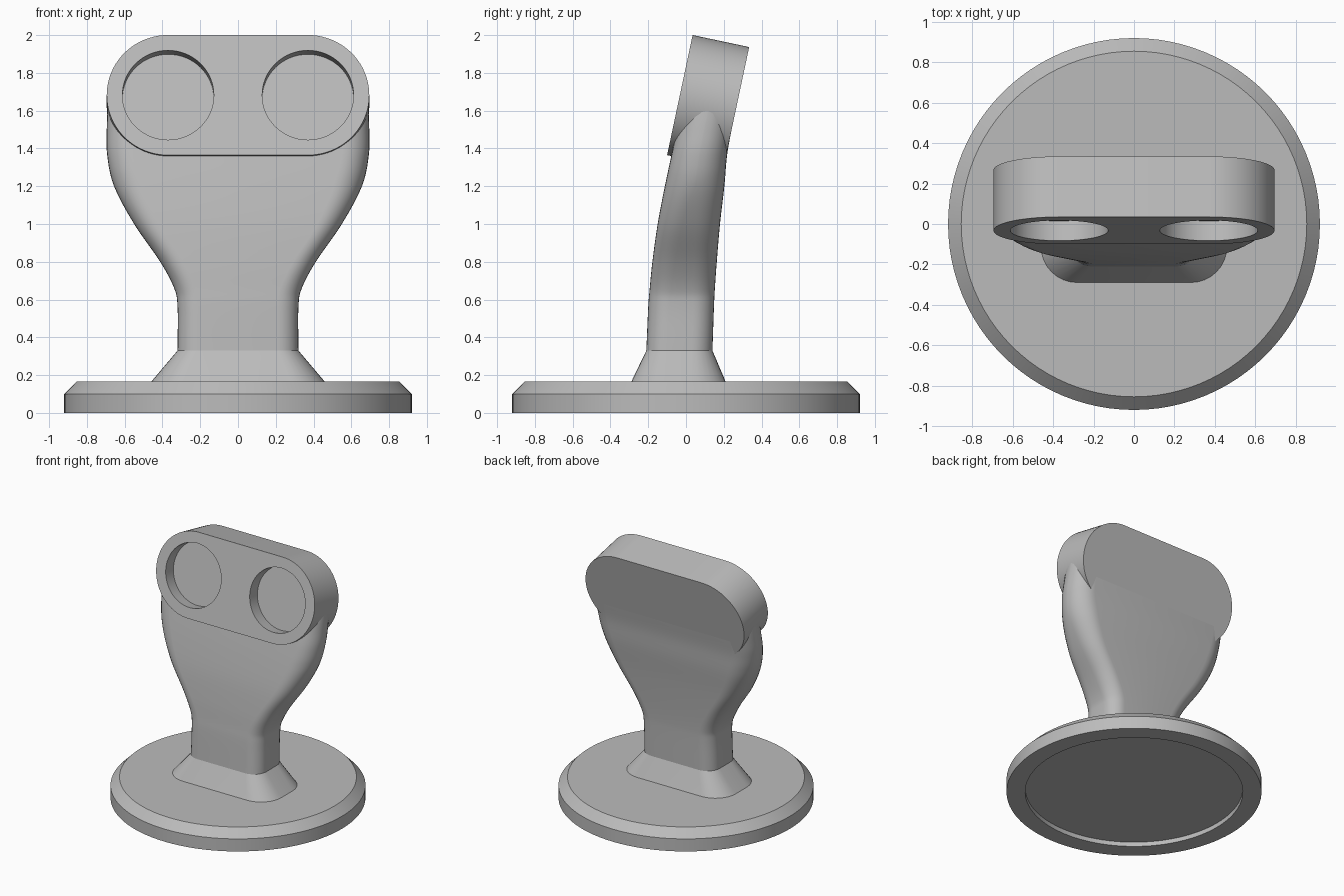
import bpy, bmesh
from math import sin, cos, pi, radians
from mathutils import Matrix, Vector

if "Cube" in bpy.data.objects:
    bpy.data.objects.remove(bpy.data.objects["Cube"])

grey = bpy.data.materials.new("plain grey")
grey.use_nodes = True
grey.diffuse_color = (0.5, 0.5, 0.5, 1)
grey.node_tree.nodes["Principled BSDF"].inputs["Base Color"].default_value = (0.5, 0.5, 0.5, 1)


def rounded_rect(hx, hy, r, n):
    """Outline of a rectangle with round corners; a circle when hx = hy = r."""
    pts = []
    for k, (sx, sy) in enumerate([(1, 1), (-1, 1), (-1, -1), (1, -1)]):
        for i in range(n + 1):
            a = (k + i / n) * pi / 2
            pts.append((sx * (hx - r) + r * cos(a), sy * (hy - r) + r * sin(a)))
    return pts


def loft(name, rings, matrix=Matrix()):
    """Skin a list of equal-length rings and cap both ends."""
    bm = bmesh.new()
    loops = [[bm.verts.new(p) for p in ring] for ring in rings]
    for a, b in zip(loops, loops[1:]):
        for i in range(len(a)):
            j = (i + 1) % len(a)
            bm.faces.new((a[i], a[j], b[j], b[i]))
    bm.faces.new(loops[0])
    bm.faces.new(loops[-1])
    bmesh.ops.remove_doubles(bm, verts=bm.verts, dist=1e-5)
    bmesh.ops.recalc_face_normals(bm, faces=bm.faces)
    mesh = bpy.data.meshes.new(name)
    bm.to_mesh(mesh)
    bm.free()
    mesh.transform(matrix)
    mesh.materials.append(grey)
    obj = bpy.data.objects.new(name, mesh)
    bpy.context.collection.objects.link(obj)
    return obj


def select(obj):
    bpy.ops.object.select_all(action='DESELECT')
    obj.select_set(True)
    bpy.context.view_layer.objects.active = obj


def section(z, half_width, front, back, r):
    """Horizontal rounded section of the stem."""
    mid, hy = (front + back) / 2, (back - front) / 2
    return [(x, y + mid, z) for x, y in rounded_rect(half_width, hy, min(r, hy * 0.98), 8)]


def smooth_stations(stations, steps):
    """Catmull-Rom interpolation of the stem stations."""
    s = [Vector(p) for p in stations]
    s = [s[0] * 2 - s[1]] + s + [s[-1] * 2 - s[-2]]
    out = []
    for a, b, c, d in zip(s, s[1:], s[2:], s[3:]):
        for i in range(steps):
            t = i / steps
            out.append(b + (c - a) * (t / 2) + (a * 2 - b * 5 + c * 4 - d) * (t * t / 2)
                       + (b * 3 - a - c * 3 + d) * (t ** 3 / 2))
    return out + [s[-2]]


# Round base with chamfered rim and shallow recess underneath
base_profile = [(0.785, 0.035), (0.785, 0), (0.92, 0), (0.92, 0.1), (0.855, 0.165)]
base = loft("base", [[(x, y, z) for x, y in rounded_rect(r, r, r, 24)] for r, z in base_profile])

# Sloped foot between base and stem
foot = loft("stem_foot", [section(0.16, 0.464, -0.292, 0.212, 0.18),
                          section(0.33, 0.32, -0.21, 0.14, 0.11)])

# Stem: leans back and widens toward the head
stations = [(0.33, 0.32, -0.21, 0.14, 0.11),
            (0.56, 0.32, -0.2, 0.148, 0.11),
            (0.66, 0.338, -0.192, 0.153, 0.115),
            (0.8, 0.412, -0.178, 0.163, 0.12),
            (1.0, 0.55, -0.15, 0.18, 0.13),
            (1.2, 0.656, -0.112, 0.203, 0.15),
            (1.36, 0.692, -0.078, 0.217, 0.16),
            (1.5, 0.695, -0.048, 0.241, 0.16),
            (1.66, 0.688, -0.012, 0.27, 0.16)]
stem = loft("stem", [section(*s) for s in smooth_stations(stations, 6)])

# Tilted head with rounded ends
frame = Matrix.Translation((0, -0.0325, 1.6825)) @ Matrix.Rotation(radians(-12), 4, 'X')
outline = rounded_rect(0.695, 0.325, 0.325, 20)
head = loft("head", [[(x, y, z) for x, z in outline] for y in (0, 0.306)], frame)

# Two round pockets in the front; the stem is cleared slightly wider
for body, extra in ((head, 0), (stem, 0.01)):
    for side in (-1, 1):
        r = 0.242 + extra
        cutter = loft("pocket_cutter", [[(x + side * 0.37, y, z) for x, z in rounded_rect(r, r, r, 16)]
                                        for y in (-0.1, 0.1 + extra)], frame)
        cutter.hide_render = True
        select(body)
        cut = body.modifiers.new("pocket", 'BOOLEAN')
        cut.operation = 'DIFFERENCE'
        cut.solver = 'EXACT'
        cut.object = cutter
        bpy.ops.object.modifier_apply(modifier=cut.name)
        bpy.data.objects.remove(cutter)

for obj in (base, foot, stem, head):
    select(obj)
    bpy.ops.object.shade_smooth_by_angle(angle=radians(30))
